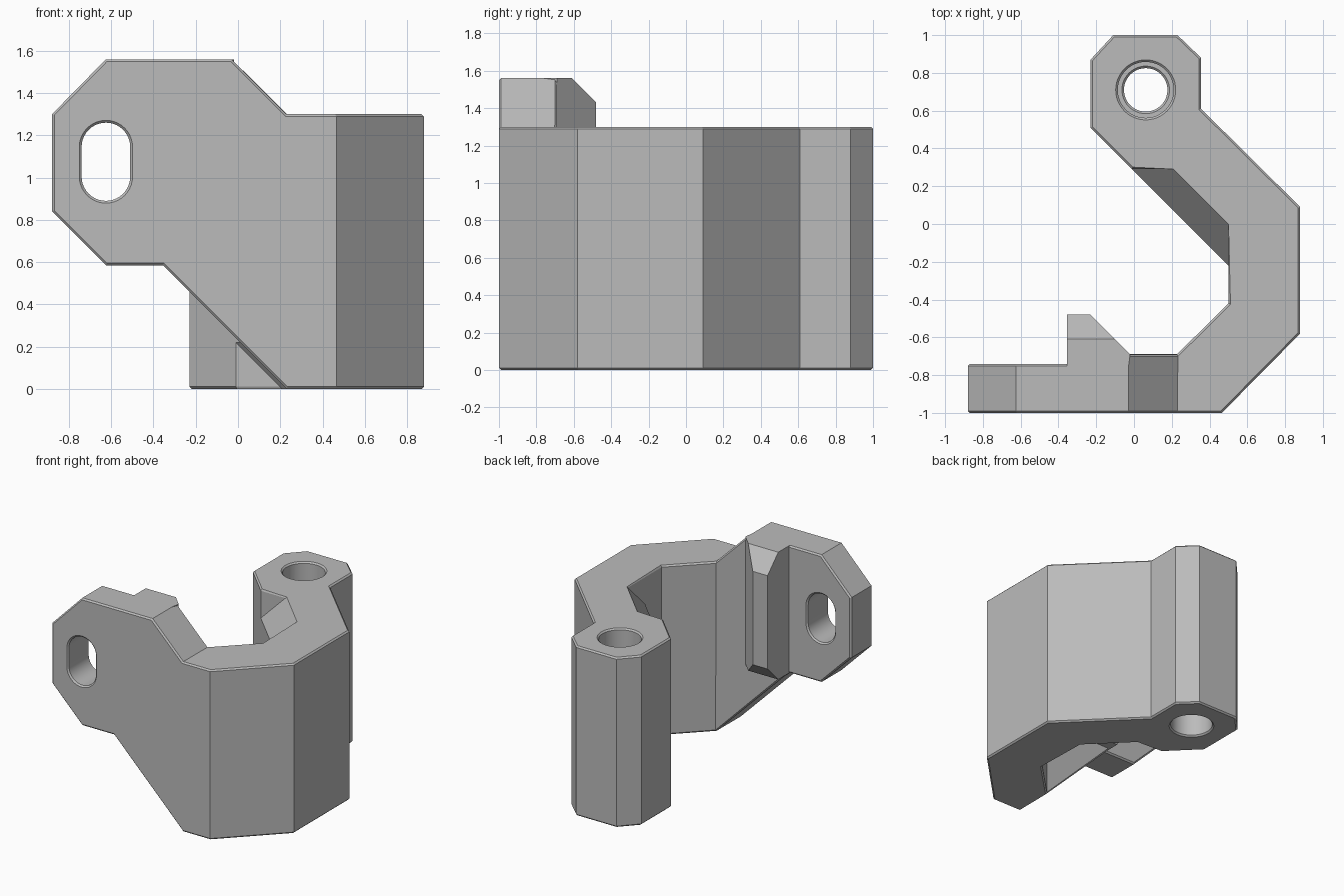
import bpy, bmesh, math
from mathutils import Vector

cube = bpy.data.objects.get("Cube")
if cube:
    bpy.data.objects.remove(cube)

grey = bpy.data.materials.new("plain grey")
grey.use_nodes = True
COLOUR = (0.5, 0.5, 0.5, 1)
grey.diffuse_color = COLOUR
grey.node_tree.nodes["Principled BSDF"].inputs["Base Color"].default_value = COLOUR


def finish(name, bm, helper=False):
    bmesh.ops.recalc_face_normals(bm, faces=bm.faces)
    mesh = bpy.data.meshes.new(name)
    bm.to_mesh(mesh)
    bm.free()
    obj = bpy.data.objects.new(name, mesh)
    bpy.context.collection.objects.link(obj)
    mesh.materials.append(grey)
    obj.hide_render = obj.hide_viewport = helper
    return obj


def prism(name, outline, axis, low, high, helper=True):
    """Extrude a 2D outline along an axis; the outline is xy, xz or yz."""
    bm = bmesh.new()

    def point(p):
        q = list(p)
        q.insert(axis, low)
        return q
    face = bm.faces.new([bm.verts.new(point(p)) for p in outline])
    new = bmesh.ops.extrude_face_region(bm, geom=[face])["geom"]
    step = Vector((0, 0, 0))
    step[axis] = high - low
    bmesh.ops.translate(bm, vec=step, verts=[v for v in new if isinstance(v, bmesh.types.BMVert)])
    return finish(name, bm, helper)


def boolean(obj, tool, operation):
    mod = obj.modifiers.new(tool.name, "BOOLEAN")
    mod.operation, mod.object, mod.solver = operation, tool, "EXACT"


def arc(cx, cy, r, start, end, count):
    return [(cx + r * math.cos(math.radians(start + (end - start) * i / count)),
             cy + r * math.sin(math.radians(start + (end - start) * i / count)))
            for i in range(count + 1)]


# Hook-shaped plan of the bracket, without the rib
plan = [(-.88, -1), (.465, -1), (.88, -.58), (.88, .09), (.355, .61), (.355, .88),
        (.23, 1), (-.11, 1), (-.23, .87), (-.23, .51), (.5, -.22), (.5, -.42),
        (.23, -.69), (-.345, -.69), (-.345, -.74), (-.88, -.74)]
body = prism("bracket_body", plan, 2, -.1, 1.7, False)

# Front profile of the plate; the rear is a plain slab height
profile = [(-.88, .84), (-.88, 1.3), (-.625, 1.56), (-.03, 1.56), (.23, 1.3), (1.1, 1.3),
           (1.1, 0), (.23, 0), (-.355, .585), (-.625, .585)]
mask = prism("profile_mask", profile, 1, -1.2, -.45)
rear = prism("rear_mask", [(-1, -.46), (1.2, -.46), (1.2, 1.2), (-1, 1.2)], 2, 0, 1.3)
boolean(mask, rear, "UNION")
boolean(body, mask, "INTERSECT")

# Chamfers along the inner edge of the arm, top and bottom
for name, edge, sign in (("upper", 1.3, 1), ("lower", 0, -1)):
    bm = bmesh.new()
    for u, drop in ((.55, -.05), (.23, -.05), (.23, .27)):
        z = edge - sign * drop
        bm.verts.new((u - .29, .29, z))
        bm.verts.new((.5, u - .5, z))
    bmesh.ops.convex_hull(bm, input=bm.verts)
    boolean(body, finish(name + "_arm_chamfer", bm, True), "DIFFERENCE")

# Rounded slot through the plate
slot = arc(-.625, 1.145, .115, 0, 180, 20) + arc(-.625, 1.005, .115, 180, 360, 20)
boolean(body, prism("slot_cutter", slot, 1, -1.2, -.6), "DIFFERENCE")

# Bore through the column, wider at both ends
for name, r, low, high in (("bore", .115, -.1, 1.5), ("upper_bore", .148, 1, 1.5),
                           ("lower_bore", .148, -.1, .3)):
    ring = arc(.062, .71, r, 0, 360, 48)[:-1]
    boolean(body, prism(name, ring, 2, low, high), "DIFFERENCE")

# Fix the cuts in place, then bevel the square outer edges
bpy.context.view_layer.update()
result = body.evaluated_get(bpy.context.evaluated_depsgraph_get())
bm = bmesh.new()
bm.from_mesh(result.to_mesh())
body.modifiers.clear()
bmesh.ops.remove_doubles(bm, verts=bm.verts, dist=.0005)
bmesh.ops.dissolve_limit(bm, angle_limit=.01, verts=bm.verts, edges=bm.edges)
square = [e for e in bm.edges if e.is_manifold and e.is_convex
          and 80 < math.degrees(e.calc_face_angle()) < 100]
bmesh.ops.bevel(bm, geom=square, offset=.011, segments=1, affect="EDGES", clamp_overlap=False)
bm.to_mesh(body.data)
bm.free()

# Rib behind the plate, chamfered at its top and bottom rear edges
rib = prism("plate_rib", [(-.355, -.76), (-.355, -.48), (-.23, -.48), (-.02, -.69), (-.03, -.76)],
            2, .4, 1.7, False)
side = [(-.9, .585), (-.61, .585), (-.48, .715), (-.4, .795), (-.4, 1.35), (-.48, 1.43),
        (-.61, 1.56), (-.9, 1.56)]
boolean(rib, prism("rib_mask", side, 0, -.6, .3), "INTERSECT")

# Smooth bores, crisp flats
bpy.ops.object.select_all(action="DESELECT")
for obj in (body, rib):
    obj.select_set(True)
bpy.context.view_layer.objects.active = body
bpy.ops.object.shade_smooth_by_angle(angle=math.radians(25))
